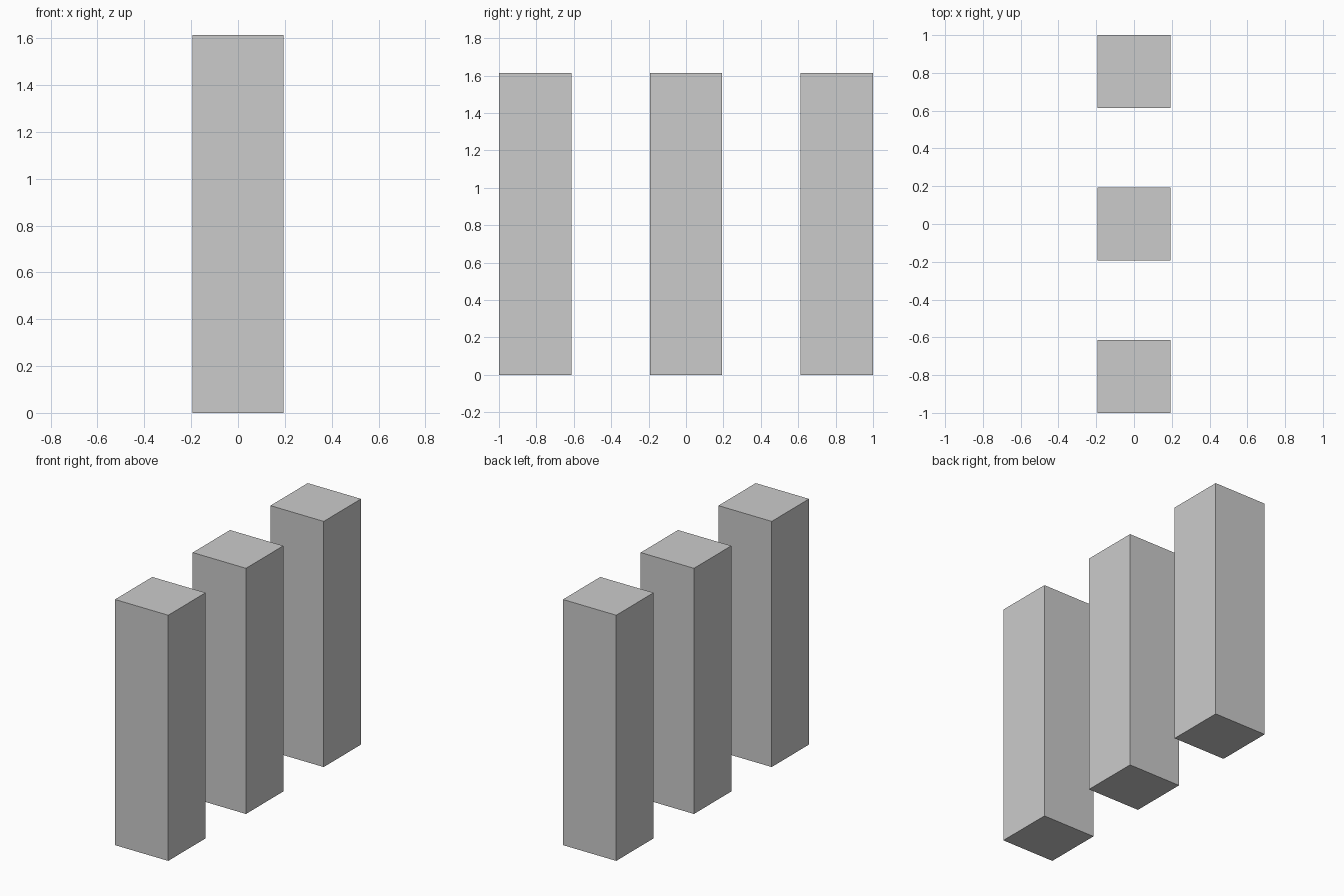
import bpy

if "Cube" in bpy.data.objects:
    bpy.data.objects.remove(bpy.data.objects["Cube"])

WIDTH = 0.387     # square side of each pillar
HEIGHT = 1.613
SPACING = 0.8065  # centre to centre along y


def pillar(name, y):
    bpy.ops.mesh.primitive_cube_add(size=1, location=(0, y, HEIGHT / 2))
    obj = bpy.context.object
    obj.name = name
    obj.scale = (WIDTH, WIDTH, HEIGHT)
    bpy.ops.object.transform_apply(location=False, rotation=False, scale=True)
    return obj


# Row of three identical square pillars
for i, name in enumerate(("front_pillar", "middle_pillar", "back_pillar")):
    pillar(name, (i - 1) * SPACING)
